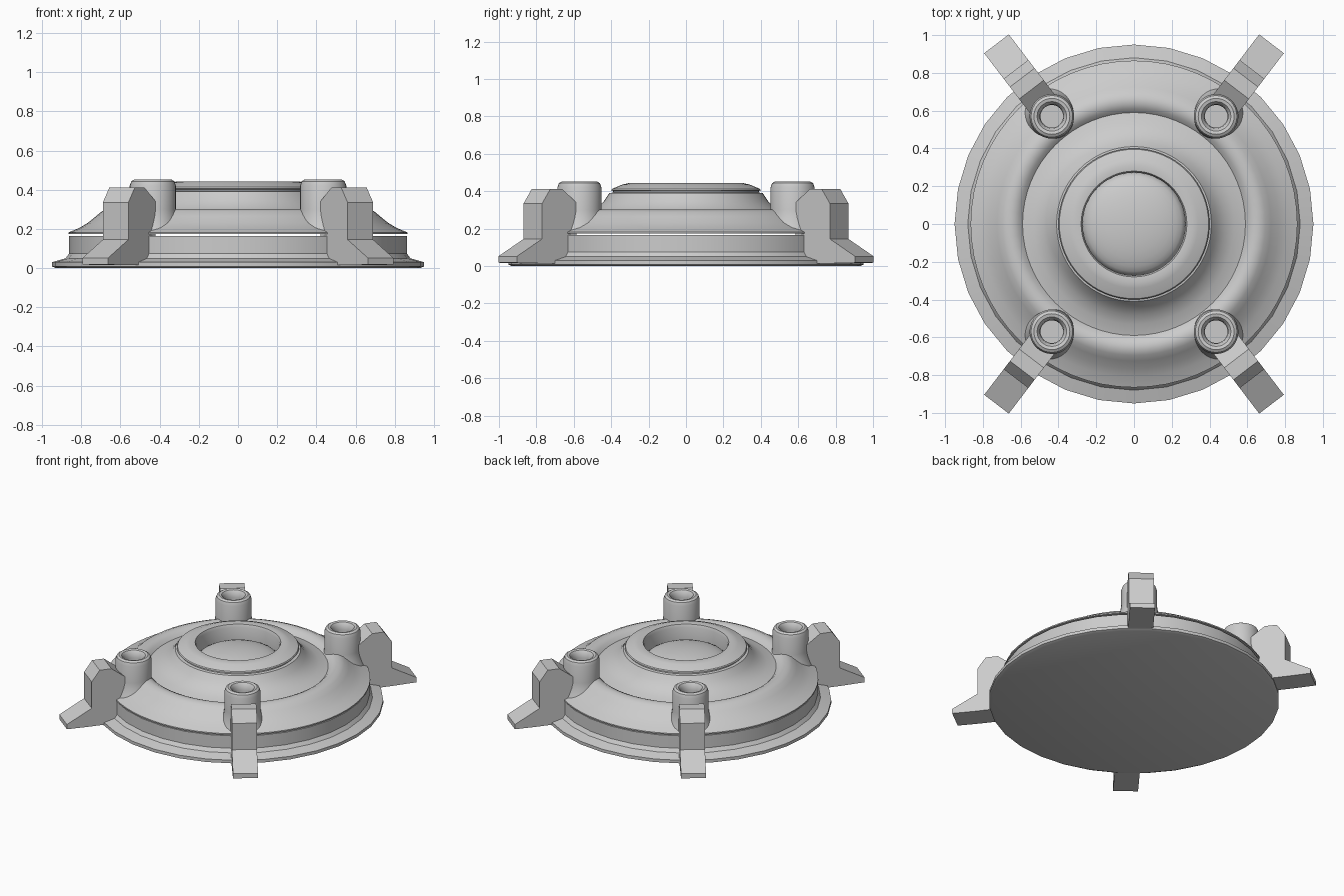
import bpy, bmesh, math

if "Cube" in bpy.data.objects:
    bpy.data.objects.remove(bpy.data.objects["Cube"])


def finish(name, bm, angle=35):
    bmesh.ops.remove_doubles(bm, verts=bm.verts, dist=1e-5)
    bmesh.ops.recalc_face_normals(bm, faces=bm.faces)
    me = bpy.data.meshes.new(name)
    bm.to_mesh(me)
    bm.free()
    ob = bpy.data.objects.new(name, me)
    bpy.context.collection.objects.link(ob)
    bpy.ops.object.select_all(action='DESELECT')
    ob.select_set(True)
    bpy.context.view_layer.objects.active = ob
    bpy.ops.object.shade_smooth_by_angle(angle=math.radians(angle))
    return ob


def lathe(name, profile, segs, loc=(0, 0, 0)):
    bm = bmesh.new()
    verts = [bm.verts.new((r, 0, z)) for r, z in profile]
    edges = [bm.edges.new(p) for p in zip(verts, verts[1:])]
    bmesh.ops.spin(bm, geom=verts + edges, cent=(0, 0, 0), axis=(0, 0, 1),
                   angle=math.tau, steps=segs, use_merge=True)
    ob = finish(name, bm)
    ob.location = loc
    return ob


# Flat base plate and lower drum wall
lathe("base_plate", [(0, 0), (0.93, 0), (0.95, 0.008), (0.95, 0.03),
                     (0.88, 0.05), (0.862, 0.075), (0.862, 0.165), (0.80, 0.165)], 32)

# Flared upper shell with a rounded crest dropping to an inner crease
lathe("upper_shell", [(0.80, 0.173), (0.865, 0.173), (0.865, 0.182), (0.81, 0.205),
                      (0.765, 0.232), (0.725, 0.265), (0.695, 0.29), (0.665, 0.302),
                      (0.635, 0.300), (0.61, 0.288), (0.59, 0.268)], 64)

# Central collar with top rim and recessed opening
lathe("central_collar", [(0.59, 0.268), (0.53, 0.283), (0.48, 0.31), (0.44, 0.345),
                         (0.41, 0.39), (0.39, 0.393), (0.39, 0.402), (0.40, 0.405),
                         (0.395, 0.413), (0.34, 0.436), (0.31, 0.443), (0.28, 0.44),
                         (0.272, 0.42), (0.272, 0.31)], 64)

# Low dome sitting inside the opening
R = 0.272
dome = [(R * math.cos(t), 0.31 + 0.08 * math.sin(t))
        for t in [i * math.pi / 16 for i in range(8)]] + [(0, 0.39)]
lathe("center_dome", dome, 48)

# Leg side profile as (radial distance, height)
LEG = [(0.80, 0.015), (1.05, 0.015), (1.20, 0.018), (1.20, 0.052), (1.03, 0.145),
       (1.03, 0.335), (0.975, 0.412), (0.895, 0.412), (0.82, 0.355), (0.80, 0.34)]
HALF = 0.082


def leg(name, angle):
    bm = bmesh.new()
    face = bm.faces.new([bm.verts.new((r, -HALF, z)) for r, z in LEG])
    ext = bmesh.ops.extrude_face_region(bm, geom=[face], use_keep_orig=True)
    moved = [v for v in ext["geom"] if isinstance(v, bmesh.types.BMVert)]
    bmesh.ops.translate(bm, verts=moved, vec=(0, 2 * HALF, 0))
    ob = finish(name, bm, 25)
    ob.rotation_euler.z = angle


# Hollow corner tubes and the legs beside them
TUBE = [(0.15, 0.18), (0.135, 0.22), (0.124, 0.26), (0.118, 0.30), (0.118, 0.42),
        (0.110, 0.443), (0.095, 0.452), (0.078, 0.448), (0.064, 0.43),
        (0.06, 0.40), (0.06, 0.36), (0, 0.36)]
for sx, side in ((-1, "left"), (1, "right")):
    for sy, end in ((-1, "front"), (1, "back")):
        x, y = sx * 0.435, sy * 0.57
        lathe(f"tube_{end}_{side}", TUBE, 32, (x, y, 0))
        leg(f"leg_{end}_{side}", math.atan2(y, x))
